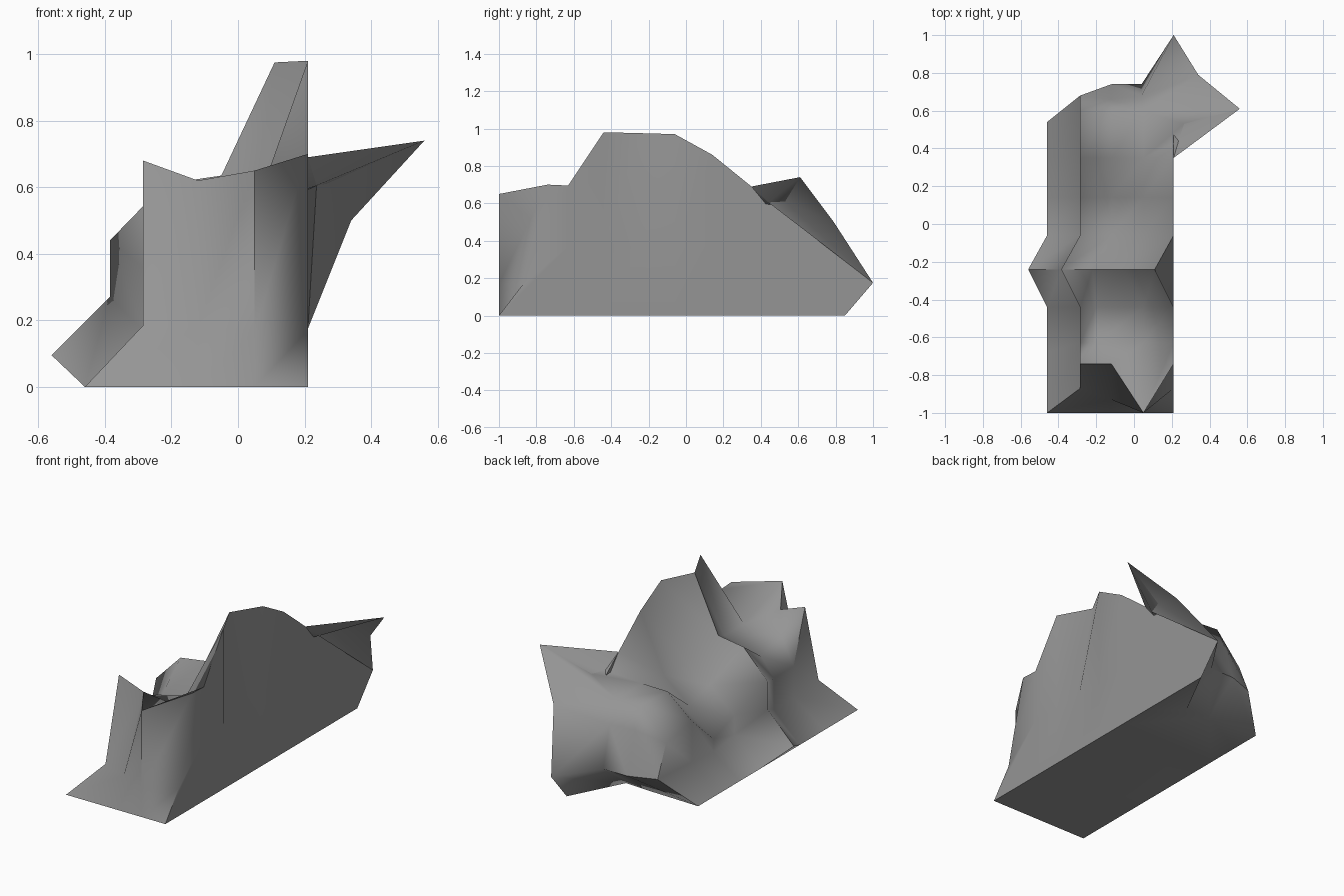
import bpy
import bmesh
from math import radians

old = bpy.data.objects.get("Cube")
if old:
    bpy.data.objects.remove(old, do_unlink=True)

stone = bpy.data.materials.new("grey stone")
stone.use_nodes = True
grey = (0.3, 0.3, 0.3, 1)
stone.diffuse_color = grey
stone.node_tree.nodes["Principled BSDF"].inputs["Base Color"].default_value = grey

bm = bmesh.new()
known = {}


def vert(point):
    """Return one shared vertex for each position."""
    key = tuple(round(c, 3) for c in point)
    if key not in known:
        known[key] = bm.verts.new(key)
    return known[key]


def face(*points):
    """Add a face, dropping repeated corners."""
    corners = list(dict.fromkeys(vert(p) for p in points))
    if len(corners) > 2:
        bm.faces.new(corners)


def skin(rows):
    """Bridge neighbouring rows of points with quads."""
    for a, b in zip(rows, rows[1:]):
        for i in range(len(a) - 1):
            face(a[i], a[i + 1], b[i + 1], b[i])


def fan(centre, path):
    """Join a centre point to each step of a path."""
    for a, b in zip(path, path[1:]):
        face(centre, a, b)


# Terraced slope: one stepped profile per station along the length
step_x = [-.46, -.285, -.285, -.12, .05, .21]
stations = [
    (-.74, [0, .185, .68, .62, .65, .70]),
    (-.63, [0, .17, .36, .53, .53, .695]),
    (-.44, [0, .17, .36, .47, .53, .98]),
    (-.24, [.095, .27, .44, .61, .635, .975]),
    (-.06, [0, .16, .28, .42, .53, .97]),
    (.14, [0, .13, .21, .37, .51, .86]),
    (.35, [0, .15, .4, .537, .54, .69]),
    (.6, [0, .17, .36, .55, .54, .74]),
]
slope = [[(x, y, z) for x, z in zip(step_x, heights)] for y, heights in stations]
front, buttress, last, back = slope[0], slope[3], slope[6], slope[7]
slope[3] = buttress = [(x - .1, y, z) for x, y, z in buttress]

# Corners pulled away from the regular stations
front[0], front[1], front[4] = (-.46, -1, 0), (-.285, -.87, .185), (.05, -1, .65)
slope[1][0], slope[1][3] = (-.46, -.68, 0), (-.2, -.63, .53)
slope[2][3] = (-.2, -.44, .47)
back[0], back[1], back[5] = (-.46, .54, 0), (-.285, .68, .17), (.56, .61, .74)
shoulder, tip = last[5], back[5]
notch = [(.236, .44, .605), (.265, .53, .61)]

skin(slope[:7])
skin([last[:5], back[:5]])
fan(last[4], [shoulder, *notch, back[4]])
face(notch[1], tip, back[4])

# Front end
front_base = [front[0], (-.12, -1, 0), (.05, -1, 0), (.21, -1, 0)]
front_mid = [front[1], (-.12, -.93, .18), (.05, -1, .17), (.21, -.87, .17)]
skin([front_base, front_mid, front[2:]])

# Back end, hollow at the foot, with a rim running out to the spike
back_base = [back[0], (-.12, .53, 0), (.04, .52, 0), (.21, .85, 0)]
back_mid = [back[1], (-.12, .74, .17), (.04, .74, .17), (.21, 1, .175)]
back_high = [back[2], (-.12, .66, .42), (.04, .68, .42)]
heel, hip = back_mid[3], (.34, .79, .5)
skin([back_base, back_mid])
skin([back_mid[:3], back_high, [back[3], back[3], back[4]]])
fan(hip, [heel, back_high[2], back[4], tip])
face(heel, back_mid[2], back_high[2])

# Tall side wall, dented under the peak and flaring into the spike
wall = [[front_base[3], front_mid[3], front[5]]]
for row, (y, heights) in zip(slope[1:7], stations[1:7]):
    wall.append([(.21, y, 0), (.21, y, .37), row[5]])
skin(wall)
foot, middle, top = wall[-1]
face(foot, back_base[3], heel, middle)
fan(heel, [middle, top, *notch, hip])
face(hip, notch[1], tip)

# Underside and the lip below the buttress
lip = slope[2][0], slope[4][0]
face(lip[0], lip[1], buttress[0])
open_side = [row[0] for i, row in enumerate(slope) if i != 3]
wall_feet = [column[0] for column in wall]
face(*open_side, *back_base[1:], *reversed(wall_feet), *reversed(front_base[1:3]))

bmesh.ops.recalc_face_normals(bm, faces=bm.faces)
bmesh.ops.triangulate(bm, faces=[f for f in bm.faces if len(f.verts) > 4])


def finish(mesh_data, name):
    mesh = bpy.data.meshes.new(name)
    mesh_data.to_mesh(mesh)
    mesh_data.free()
    mesh.materials.append(stone)
    obj = bpy.data.objects.new(name, mesh)
    bpy.context.collection.objects.link(obj)
    bpy.ops.object.select_all(action="DESELECT")
    obj.select_set(True)
    bpy.context.view_layer.objects.active = obj
    bpy.ops.object.shade_smooth_by_angle(angle=radians(60))


finish(bm, "cliff_rock")

# Thin fin closing the notch below the side spike
bm = bmesh.new()
known = {}
fan(tip, [shoulder, *notch])
finish(bm, "spike_fin")
